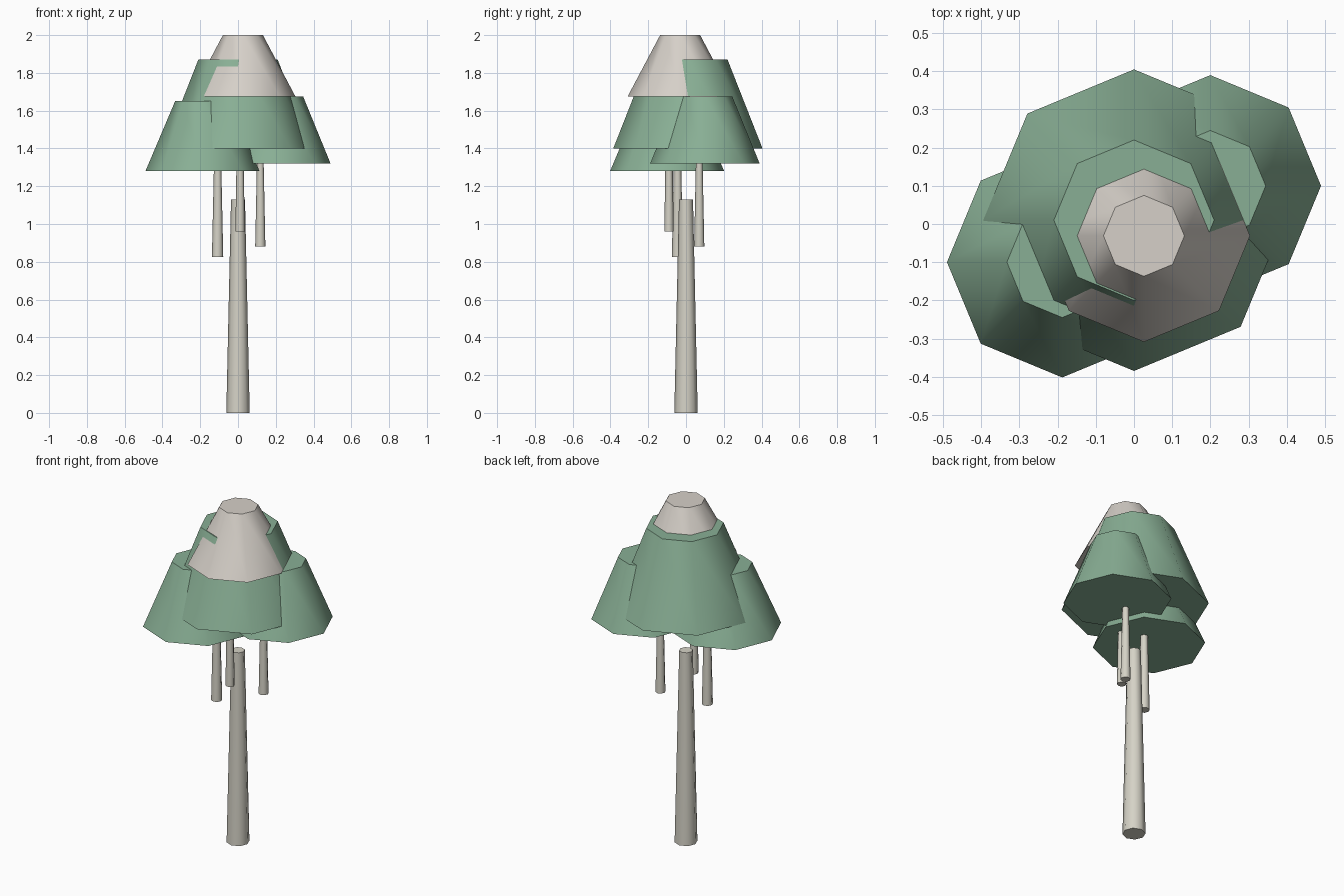
import bpy
import math

cube = bpy.data.objects.get("Cube")
if cube:
    bpy.data.objects.remove(cube, do_unlink=True)


def make_material(name, rgb):
    mat = bpy.data.materials.new(name)
    mat.use_nodes = True
    mat.diffuse_color = (*rgb, 1)
    mat.node_tree.nodes["Principled BSDF"].inputs["Base Color"].default_value = (*rgb, 1)
    return mat


leaf_green = make_material("leaf_green", (0.25, 0.43, 0.30))
snow_white = make_material("snow_white", (0.67, 0.63, 0.58))
pale_bark = make_material("pale_bark", (0.67, 0.65, 0.57))


def frustum(name, x, y, bottom, top, r_bottom, r_top, mat):
    """Closed eight-sided tapered part with corners on the x and y axes."""
    bpy.ops.mesh.primitive_cone_add(
        vertices=8, radius1=r_bottom, radius2=r_top, depth=top - bottom,
        location=(x, y, (bottom + top) / 2))
    obj = bpy.context.object
    obj.name = name
    obj.data.materials.append(mat)
    bpy.ops.object.shade_smooth_by_angle(angle=math.radians(55))
    return obj


# Main trunk
frustum("trunk", 0, 0, 0, 1.13, 0.062, 0.037, pale_bark)

# Hanging branches that run up into the foliage
frustum("front_branch", 0.011, -0.09, 0.96, 1.46, 0.025, 0.017, pale_bark)
frustum("right_branch", -0.108, -0.045, 0.825, 1.42, 0.03, 0.017, pale_bark)
frustum("left_branch", 0.118, 0.07, 0.88, 1.46, 0.027, 0.015, pale_bark)

# Foliage
frustum("main_foliage", 0, 0.01, 1.40, 1.87, 0.395, 0.21, leaf_green)
frustum("left_foliage", 0.2, 0.1, 1.32, 1.675, 0.29, 0.145, leaf_green)
frustum("right_foliage", -0.188, -0.1, 1.28, 1.65, 0.302, 0.145, leaf_green)

# Snow cap, set slightly off the middle
frustum("snow_cap", 0.026, -0.031, 1.675, 2.0, 0.278, 0.106, snow_white)
